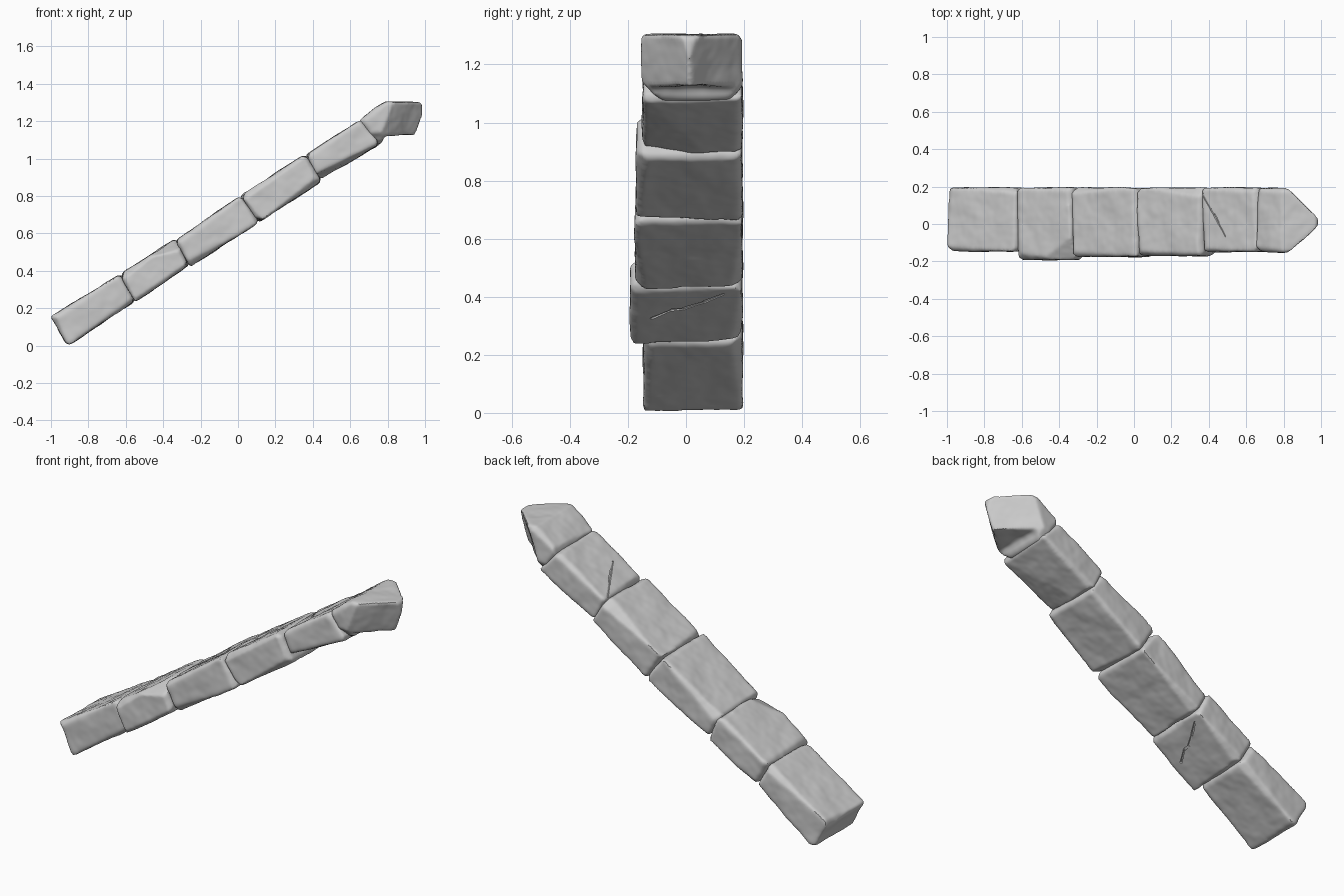
import bpy, bmesh, random
from mathutils import Vector

if "Cube" in bpy.data.objects:
    bpy.data.objects.remove(bpy.data.objects["Cube"])

random.seed(4)
BACK = 0.193

# Soft cloud pattern for the worn stone surface
clouds = bpy.data.textures.new("worn_stone", 'CLOUDS')
clouds.noise_scale = 0.14


def slice_off(bm, point, normal):
    """Cut away everything beyond a plane and close the hole."""
    geom = bm.verts[:] + bm.edges[:] + bm.faces[:]
    bmesh.ops.bisect_plane(bm, geom=geom, dist=1e-5, plane_co=point,
                           plane_no=normal, clear_outer=True)
    rim = [e for e in bm.edges if e.is_boundary]
    if rim:
        bmesh.ops.holes_fill(bm, edges=rim, sides=0)
    bm.normal_update()


def crack_cutter(points, radius=0.009):
    """Tapered diamond rods along a jagged line."""
    bm = bmesh.new()
    pts = [Vector(p) for p in points]
    for a, b in zip(pts, pts[1:]):
        d = b - a
        mat = d.to_track_quat('Z', 'Y').to_matrix().to_4x4()
        mat.translation = (a + b) / 2
        bmesh.ops.create_cone(bm, cap_ends=True, segments=4, radius1=radius,
                              radius2=radius * 0.6, depth=d.length * 1.04, matrix=mat)
    me = bpy.data.meshes.new("crack_cutter")
    bm.to_mesh(me)
    bm.free()
    ob = bpy.data.objects.new("crack_cutter", me)
    bpy.context.collection.objects.link(ob)
    ob.hide_render = True
    return ob


def stone(name, profile, front, chips=(), crack=None):
    """Worn block: x-z profile extruded in y, edges chipped, then softened."""
    if not isinstance(front, (list, tuple)):
        front = [front] * len(profile)
    bm = bmesh.new()
    f = [bm.verts.new((x, y, z)) for (x, z), y in zip(profile, front)]
    b = [bm.verts.new((x, BACK, z)) for x, z in profile]
    n = len(f)
    bm.faces.new(f)
    bm.faces.new(b[::-1])
    for i in range(n):
        j = (i + 1) % n
        bm.faces.new((f[i], b[i], b[j], f[j]))
    bmesh.ops.recalc_face_normals(bm, faces=bm.faces)
    bm.normal_update()
    # Knock the sharp edges off at slightly random angles
    cuts = []
    for e in bm.edges:
        if e.is_convex and e.calc_face_angle() > 0.8:
            no = (e.link_faces[0].normal + e.link_faces[1].normal).normalized()
            mid = (e.verts[0].co + e.verts[1].co) / 2
            no += Vector([random.uniform(-0.07, 0.07) for _ in range(3)])
            cuts.append((mid - no * random.uniform(0.007, 0.014), no))
    for p, no in cuts + [(Vector(p), Vector(no)) for p, no in chips]:
        slice_off(bm, p, no)
    me = bpy.data.meshes.new(name)
    bm.to_mesh(me)
    bm.free()
    ob = bpy.data.objects.new(name, me)
    bpy.context.collection.objects.link(ob)

    rem = ob.modifiers.new("remesh", 'REMESH')
    rem.mode = 'VOXEL'
    rem.voxel_size = 0.01
    sm = ob.modifiers.new("soften", 'SMOOTH')
    sm.factor, sm.iterations = 0.5, 4
    dis = ob.modifiers.new("wear", 'DISPLACE')
    dis.texture, dis.texture_coords = clouds, 'GLOBAL'
    dis.strength, dis.mid_level = 0.014, 0.4
    cutter = None
    if crack:
        cutter = crack_cutter(crack)
        bo = ob.modifiers.new("crack", 'BOOLEAN')
        bo.operation, bo.object, bo.solver = 'DIFFERENCE', cutter, 'EXACT'
        bo.use_self = True
    bpy.ops.object.select_all(action='DESELECT')
    ob.select_set(True)
    bpy.context.view_layer.objects.active = ob
    bpy.ops.object.convert(target='MESH')
    bpy.ops.object.shade_smooth_by_angle(angle=0.7)
    if cutter:
        bpy.data.objects.remove(cutter)
    return ob


# Sloping course of coping stones, lowest first
stone("coping_stone_1", [(-1.0, 0.155), (-0.91, 0.0), (-0.55, 0.24), (-0.63, 0.38)], -0.145)

# Chipped along its upper front edge, cracked underneath
stone("coping_stone_2", [(-0.63, 0.38), (-0.55, 0.235), (-0.265, 0.43), (-0.335, 0.57)], -0.19,
      chips=[((-0.38, -0.19, 0.495), (-0.2, -0.45, 0.85))],
      crack=[(-0.415, -0.12, 0.328), (-0.375, -0.05, 0.356), (-0.37, -0.01, 0.358),
             (-0.335, 0.06, 0.382), (-0.295, 0.13, 0.41)])

stone("coping_stone_3", [(-0.335, 0.56), (-0.255, 0.425), (0.11, 0.66), (0.015, 0.80)], -0.175)
stone("coping_stone_4", [(0.015, 0.80), (0.11, 0.66), (0.445, 0.88), (0.36, 1.025)], -0.17)

# Cracked on top, underside worn towards the front
stone("coping_stone_5", [(0.36, 1.02), (0.43, 0.885), (0.76, 1.08), (0.655, 1.205)], -0.148,
      chips=[((0.45, -0.148, 0.935), (0.42, -0.16, -0.88))],
      crack=[(0.365, 0.16, 1.025), (0.41, 0.08, 1.053), (0.43, 0.05, 1.064),
             (0.49, -0.065, 1.102)])

# Kneeler stone turning level at the top
stone("top_kneeler_stone",
      [(0.65, 1.205), (0.735, 1.07), (0.765, 1.085), (0.78, 1.125), (0.995, 1.13),
       (0.985, 1.303), (0.79, 1.303), (0.73, 1.265)],
      [-0.145, -0.148, -0.15, -0.155, -0.187, -0.17, -0.15, -0.147])
